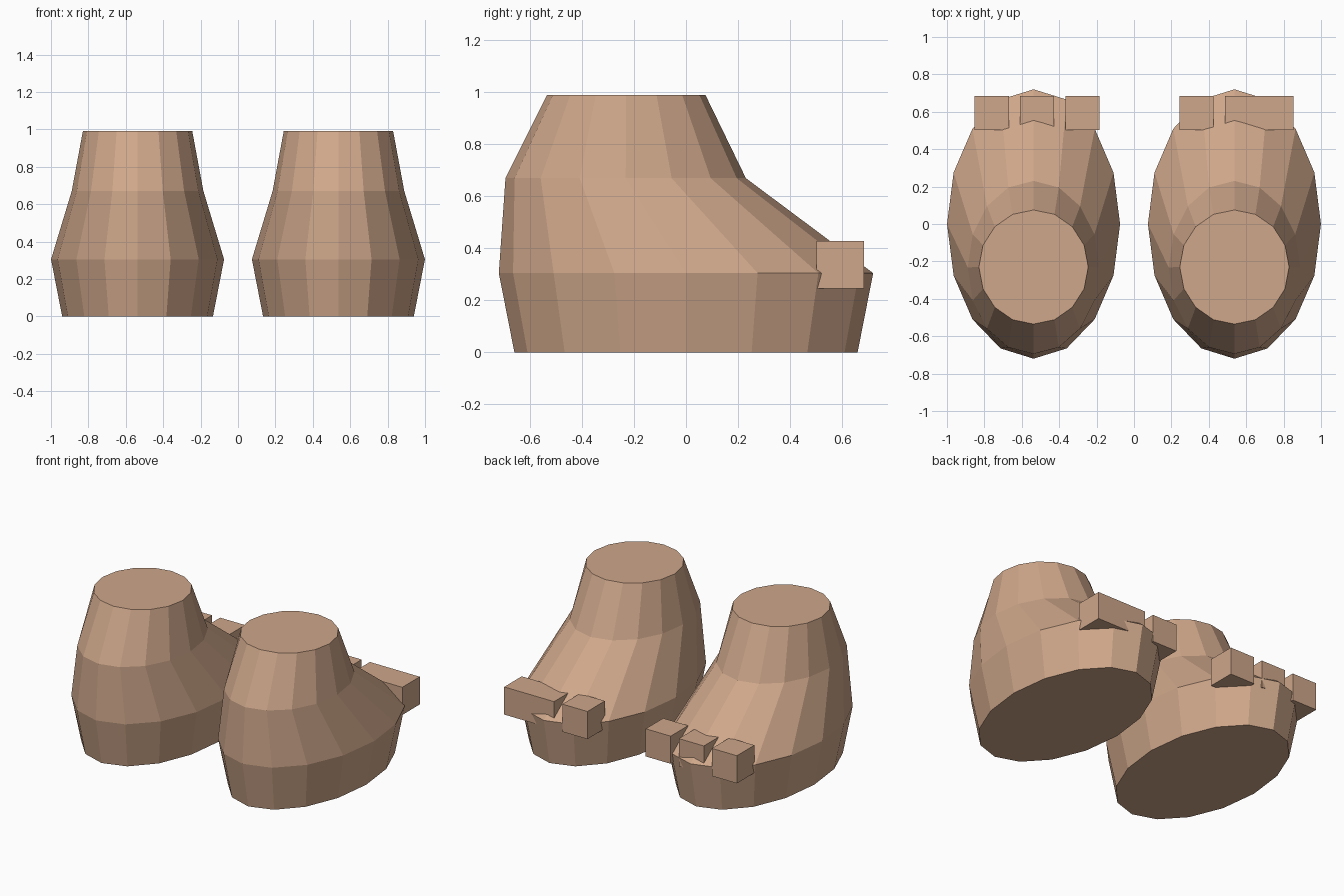
import bpy, bmesh, math

if "Cube" in bpy.data.objects:
    bpy.data.objects.remove(bpy.data.objects["Cube"])

skin = bpy.data.materials.new("tan skin")
skin.diffuse_color = (0.62, 0.385, 0.255, 1)
skin.use_nodes = True
skin.node_tree.nodes["Principled BSDF"].inputs["Base Color"].default_value = skin.diffuse_color

SIDES = 16
# foot cross-sections: z, centre y, x radius, y radius
RINGS = [
    (0.00, 0.0, 0.403, 0.66),
    (0.305, 0.0, 0.4625, 0.72),
    (0.67, -0.232, 0.352, 0.4625),
    (0.99, -0.23, 0.2925, 0.305),
]


def finish(bm, name):
    bmesh.ops.recalc_face_normals(bm, faces=bm.faces)
    mesh = bpy.data.meshes.new(name)
    bm.to_mesh(mesh)
    bm.free()
    mesh.materials.append(skin)
    obj = bpy.data.objects.new(name, mesh)
    bpy.context.collection.objects.link(obj)
    return obj


def foot(name, cx):
    """Lofted ankle and foot, closed at sole and top."""
    bm = bmesh.new()
    loops = []
    for z, cy, rx, ry in RINGS:
        angles = [2 * math.pi * i / SIDES for i in range(SIDES)]
        loops.append([bm.verts.new((cx + rx * math.sin(a), cy + ry * math.cos(a), z))
                      for a in angles])
    for low, high in zip(loops, loops[1:]):
        for i in range(SIDES):
            j = (i + 1) % SIDES
            bm.faces.new((low[i], low[j], high[j], high[i]))
    bm.faces.new(loops[0])
    bm.faces.new(loops[-1])
    return finish(bm, name)


def toe(name, x0, x1):
    """Square block toe spanning x0 to x1."""
    bm = bmesh.new()
    bmesh.ops.create_cube(bm, size=1)
    for v in bm.verts:
        v.co = ((x0 + x1) / 2 + v.co.x * (x1 - x0),
                0.593 + v.co.y * 0.183,
                0.3375 + v.co.z * 0.183)
    return finish(bm, name)


# feet
foot("left_foot", -0.537)
foot("right_foot", 0.537)

# toes: three blocks on one foot, a single and a double-width one on the other
for i, x in enumerate((-0.852, -0.610, -0.367)):
    toe(f"left_toe_{i + 1}", x, x + 0.183)
toe("right_toe_small", 0.243, 0.426)
toe("right_toe_wide", 0.487, 0.852)
